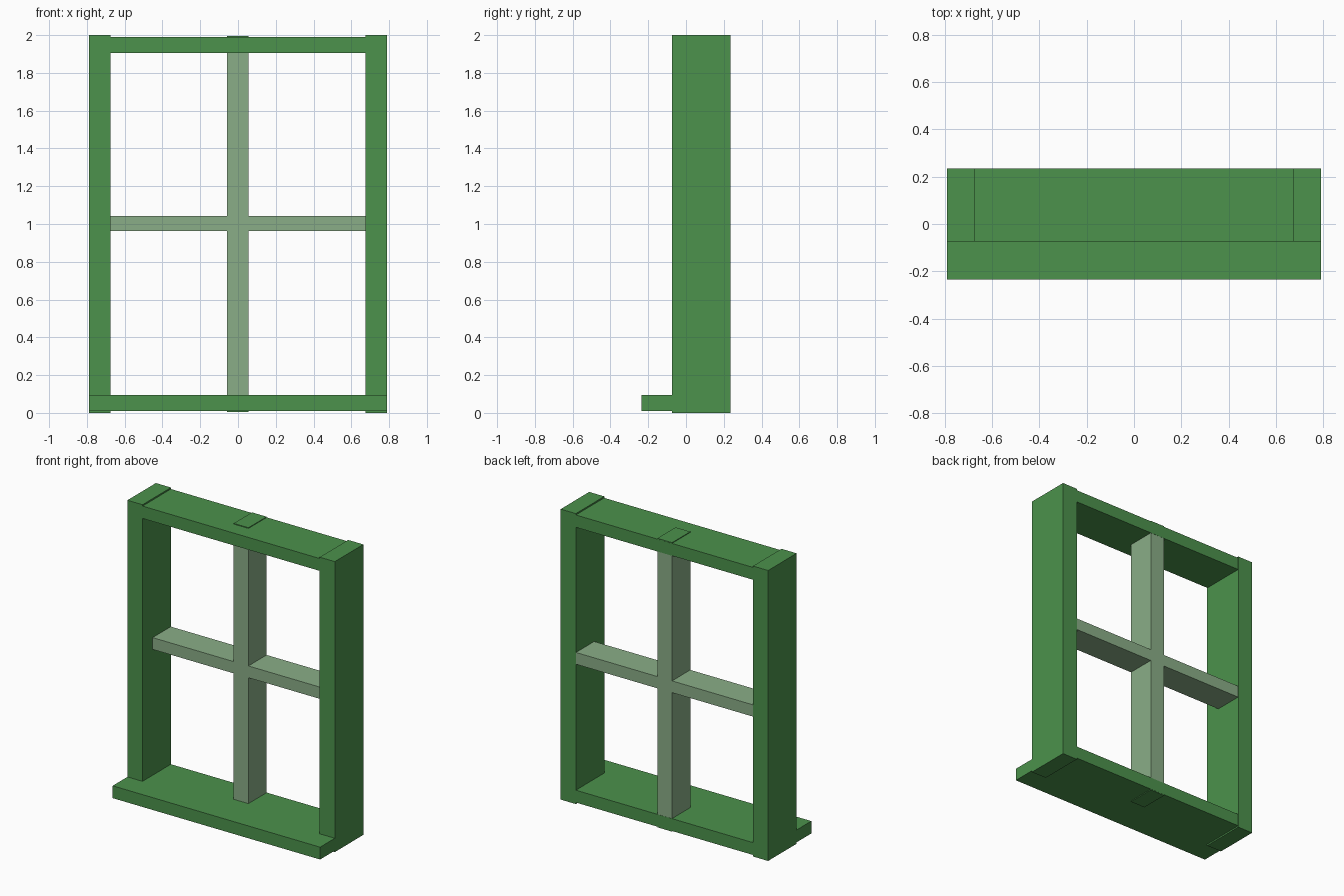
import bpy

cube = bpy.data.objects.get("Cube")
if cube:
    bpy.data.objects.remove(cube, do_unlink=True)


def make_material(name, colour):
    mat = bpy.data.materials.new(name)
    mat.use_nodes = True
    mat.diffuse_color = colour
    mat.node_tree.nodes["Principled BSDF"].inputs["Base Color"].default_value = colour
    return mat


def box(name, x, y, z, mat):
    """Add a box spanning the given (low, high) range on each axis."""
    spans = (x, y, z)
    bpy.ops.mesh.primitive_cube_add(size=1, location=[(a + b) / 2 for a, b in spans])
    obj = bpy.context.object
    obj.name = name
    obj.scale = [b - a for a, b in spans]
    bpy.ops.object.transform_apply(location=False, rotation=False, scale=True)
    obj.data.materials.append(mat)
    return obj


green = make_material("frame green", (0.072, 0.287, 0.072, 1))
pale = make_material("pale sage green", (0.254, 0.423, 0.242, 1))

HALF, INNER = 0.79, 0.675       # outer and inner half widths
FRONT, BACK = -0.075, 0.235     # frame depth

# Side posts, standing slightly proud of the rails
for side, sign in (("left", 1), ("right", -1)):
    box(side + "_post", sorted((sign * INNER, sign * HALF)), (FRONT, BACK), (0, 2), green)

# Top rail and projecting sill
box("top_rail", (-HALF + 0.002, HALF - 0.002), (FRONT + 0.001, BACK - 0.001), (1.905, 1.99), green)
box("sill", (-HALF, HALF), (-BACK, BACK - 0.001), (0.01, 0.095), green)

# Crossing glazing bars, set flush with the back
bar_depth = (0.035, BACK - 0.002)
box("vertical_bar", (-0.057, 0.055), bar_depth, (0.02, 1.98), pale)
box("horizontal_bar", (-0.73, 0.73), bar_depth, (0.962, 1.043), pale)

# Tenon ends of the vertical bar showing through the rails
for name, z in (("top_tenon", (1.95, 1.995)), ("bottom_tenon", (0.005, 0.05))):
    box(name, (-0.057, 0.055), bar_depth, z, green)
